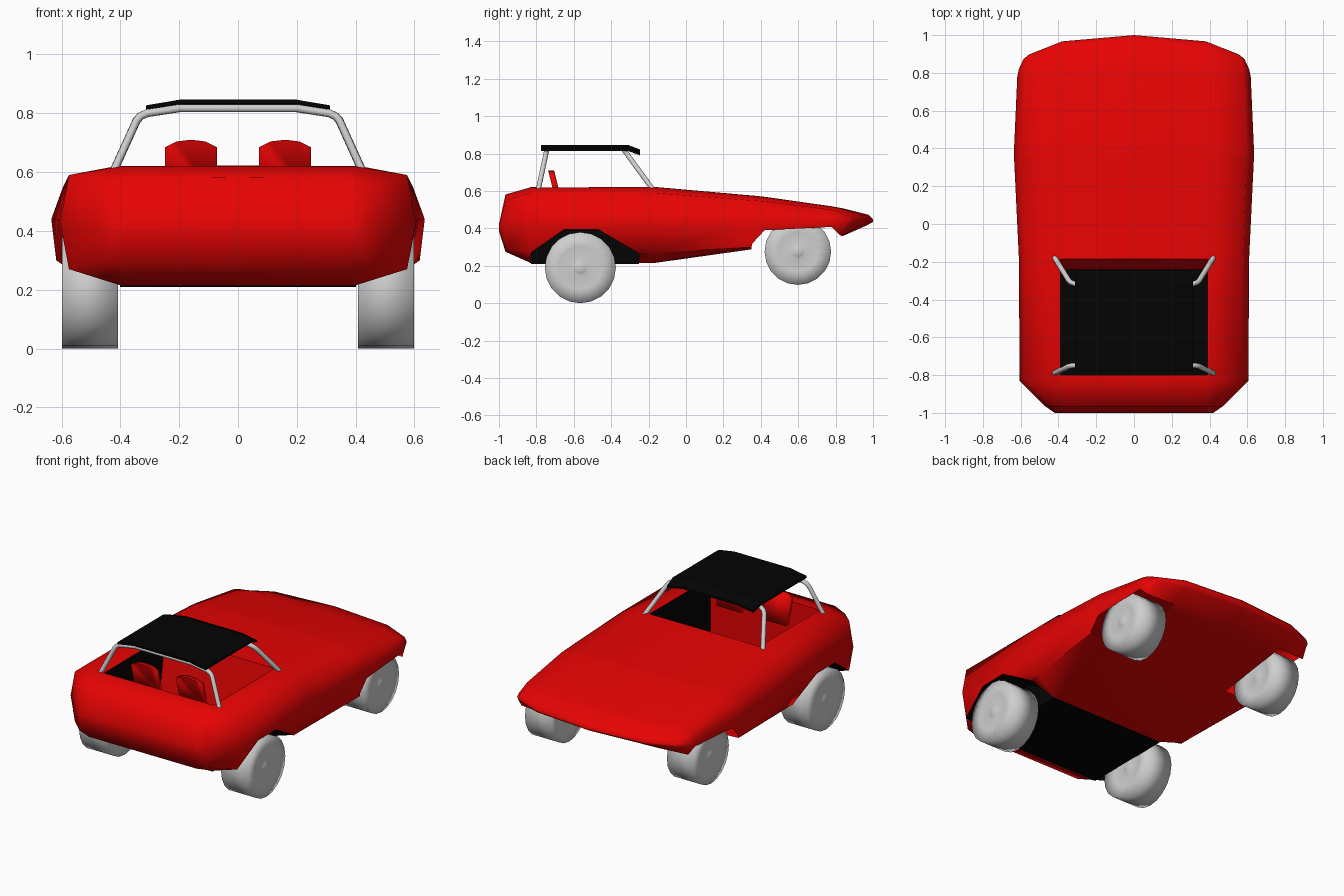
import bpy, bmesh, math

if "Cube" in bpy.data.objects:
    bpy.data.objects.remove(bpy.data.objects["Cube"])


def material(name, rgb):
    m = bpy.data.materials.new(name)
    m.diffuse_color = (*rgb, 1)
    m.use_nodes = True
    m.node_tree.nodes["Principled BSDF"].inputs["Base Color"].default_value = m.diffuse_color
    return m


RED = material("red paint", (0.85, 0.001, 0.001))
BLACK = material("black trim", (0.001, 0.001, 0.001))
GREY = material("light grey", (0.62, 0.62, 0.62))


def finish(name, bm, mats, angle=None):
    bmesh.ops.remove_doubles(bm, verts=bm.verts, dist=1e-5)
    bmesh.ops.recalc_face_normals(bm, faces=bm.faces)
    me = bpy.data.meshes.new(name)
    bm.to_mesh(me)
    bm.free()
    ob = bpy.data.objects.new(name, me)
    bpy.context.collection.objects.link(ob)
    for m in mats:
        me.materials.append(m)
    if angle:
        smooth(ob, angle)
    return ob


def smooth(ob, angle):
    bpy.ops.object.select_all(action='DESELECT')
    ob.select_set(True)
    bpy.context.view_layer.objects.active = ob
    bpy.ops.object.shade_smooth_by_angle(angle=math.radians(angle))


def loft(bm, rings, caps=True, closed=True, strip=False):
    vs = [[bm.verts.new(p) for p in r] for r in rings]
    n = len(vs[0])
    for a, b in zip(vs, vs[1:]):
        for i in range(n if closed else n - 1):
            j = (i + 1) % n
            bm.faces.new((a[i], a[j], b[j], b[i]))
    if caps:
        for v in (vs[0], vs[-1]):
            if not strip:
                bm.faces.new(v)
                continue
            # symmetric caps: walk from bottom and top centre towards each side
            h = n // 2
            for s in (1, -1):
                a, b = 0, h * s
                while abs(b - a) > 1:
                    quad = [v[a % n], v[(a + s) % n], v[(b - s) % n], v[b % n]]
                    bm.faces.new(list(dict.fromkeys(quad)))
                    a, b = a + s, b - s


def prism(name, yz, x0, x1, mats):
    bm = bmesh.new()
    loft(bm, [[(x, y, z) for y, z in yz] for x in (x0, x1)])
    return finish(name, bm, mats)


def cut(ob, cutter):
    mod = ob.modifiers.new("cut", 'BOOLEAN')
    mod.operation, mod.solver, mod.object = 'DIFFERENCE', 'EXACT', cutter
    bpy.ops.object.select_all(action='DESELECT')
    ob.select_set(True)
    bpy.context.view_layer.objects.active = ob
    bpy.ops.object.modifier_apply(modifier="cut")
    bpy.data.objects.remove(cutter)


# Body: cross-sections along y as
# (y, nose bend, centre bottom z, then x,z of bottom, low side, middle, shoulder, top)
SECTIONS = [
    (-1.00, 0, .385, .37, .385, .41, .39, .42, .40, .41, .415, .37, .42),
    (-.965, 0, .275, .38, .275, .45, .30, .47, .41, .45, .55, .38, .58),
    (-.83, 0, .215, .40, .215, .575, .27, .605, .43, .575, .59, .40, .619),
    (-.17, 0, .215, .40, .215, .575, .27, .610, .44, .575, .59, .41, .621),
    (.35, 0, .288, .40, .288, .618, .30, .635, .44, .595, .55, .43, .575),
    (.355, 0, .289, .40, .289, .618, .32, .635, .44, .595, .55, .43, .575),
    (.42, 0, .298, .40, .298, .62, .39, .634, .44, .595, .545, .43, .568),
    (.78, 0, .351, .40, .351, .61, .408, .618, .44, .58, .50, .42, .517),
    (.84, .02, .36, .40, .36, .59, .365, .61, .44, .575, .488, .42, .506),
    (.975, .11, .42, .40, .42, .57, .425, .585, .442, .56, .46, .40, .472),
    (1.00, .13, .435, .38, .435, .55, .437, .56, .441, .55, .446, .38, .448),
]
rings = []
for y, bend, zc, *p in SECTIONS:
    half = [(0, zc)] + list(zip(p[::2], p[1::2])) + [(0, p[-1] + .001)]
    ring = half + [(-x, z) for x, z in half[-2:0:-1]]
    rings.append([(x, y - bend * (abs(x) / .6) ** 3, z) for x, z in ring])
bm = bmesh.new()
loft(bm, rings, strip=True)
body = finish("body", bm, [RED, BLACK])

# Cockpit opening with black sides and floor, red end walls
pit = prism("cockpit_cutter", [(-.80, .24), (-.80, .8), (-.16, .8), (-.24, .24)],
            -.388, .388, [RED, BLACK])
for f in pit.data.polygons:
    f.material_index = 0 if abs(f.normal.y) > .5 else 1
cut(body, pit)

# Rear wheel arches, lined in black
ARCH = [(-.83, .1), (-.83, .27), (-.65, .395), (-.47, .395), (-.25, .265), (-.25, .1)]
for s in (-1, 1):
    arch = prism("arch_cutter", ARCH, s * .402, s * .8, [RED, BLACK])
    for f in arch.data.polygons:
        f.material_index = 1
    cut(body, arch)

# Open wheel wells at the long end: drop the underside beside the flat belly
bm = bmesh.new()
bm.from_mesh(body.data)
well = [f for f in bm.faces
        if all(.349 < v.co.y < .845 and .395 < abs(v.co.x) < .625 and v.co.z < .412
               for v in f.verts)]
bmesh.ops.delete(bm, geom=well, context='FACES')
bm.to_mesh(body.data)
bm.free()
smooth(body, 66)

# Black floor pan under the cabin
prism("floor_pan", [(-.83, .210), (-.83, .222), (-.25, .222), (-.25, .210)], -.402, .402, [BLACK])


# Wheels: turned profile of (radius fraction, x)
PROFILE = [(0, .425), (.14, .425), (.2, .43), (.6, .42), (1, .408),
           (1, .598), (.6, .599), (.22, .588),
           (.15, .594), (.07, .598), (0, .598)]


def wheel(name, side, y, z, r, n=20):
    bm = bmesh.new()
    loft(bm, [[(side * x, y + r * f * math.cos(2 * math.pi * i / n),
                z + r * f * math.sin(2 * math.pi * i / n)) for f, x in PROFILE]
              for i in range(n + 1)], caps=False, closed=False)
    bmesh.ops.dissolve_degenerate(bm, edges=bm.edges, dist=1e-5)
    finish(name, bm, [GREY], 120)


for s, label in ((-1, "left"), (1, "right")):
    wheel(label + "_front_wheel", s, -.565, .19, .19)
    wheel(label + "_back_wheel", s, .598, .276, .178)

# Seats: leaning backs with rounded tops
for s, label in ((-1, "left"), (1, "right")):
    outline = [(-.088, .53), (.088, .53), (.088, .685), (.05, .704), (0, .71),
               (-.05, .704), (-.088, .685)]
    bm = bmesh.new()
    loft(bm, [[(s * .16 + x, y - (z - .62) * .25, z) for x, z in outline]
              for y in (-.715, -.683)])
    finish(label + "_seat", bm, [RED], 100)

# Roof panel: thin bent plate with sloping front lip
bm = bmesh.new()
rings = []
for y, drop in ((-.775, 0), (-.31, 0), (-.245, .024)):
    top = [(-.312, .827), (-.2, .846), (.2, .846), (.312, .827)]
    ring = top + [(x, z - .013) for x, z in reversed(top)]
    rings.append([(x * (1 - drop), y, z - drop) for x, z in ring])
loft(bm, rings)
finish("roof", bm, [BLACK])


# Roof hoops: round tubes along a bent path
def hoop(name, y0, y1):
    half = [(.422, .605), (.345, .775), (.332, .79), (.31, .80), (.2, .817)]
    path = half + [(-x, z) for x, z in reversed(half)]
    cu = bpy.data.curves.new(name, 'CURVE')
    cu.dimensions = '3D'
    cu.bevel_depth, cu.bevel_resolution, cu.use_fill_caps = .014, 2, True
    sp = cu.splines.new('POLY')
    sp.points.add(len(path) - 1)
    for pt, (x, z) in zip(sp.points, path):
        t = (z - .605) / .212
        pt.co = (x, y0 + (y1 - y0) * t, z, 1)
    cu.materials.append(GREY)
    ob = bpy.data.objects.new(name, cu)
    bpy.context.collection.objects.link(ob)


hoop("front_hoop", -.79, -.745)
hoop("back_hoop", -.175, -.33)
